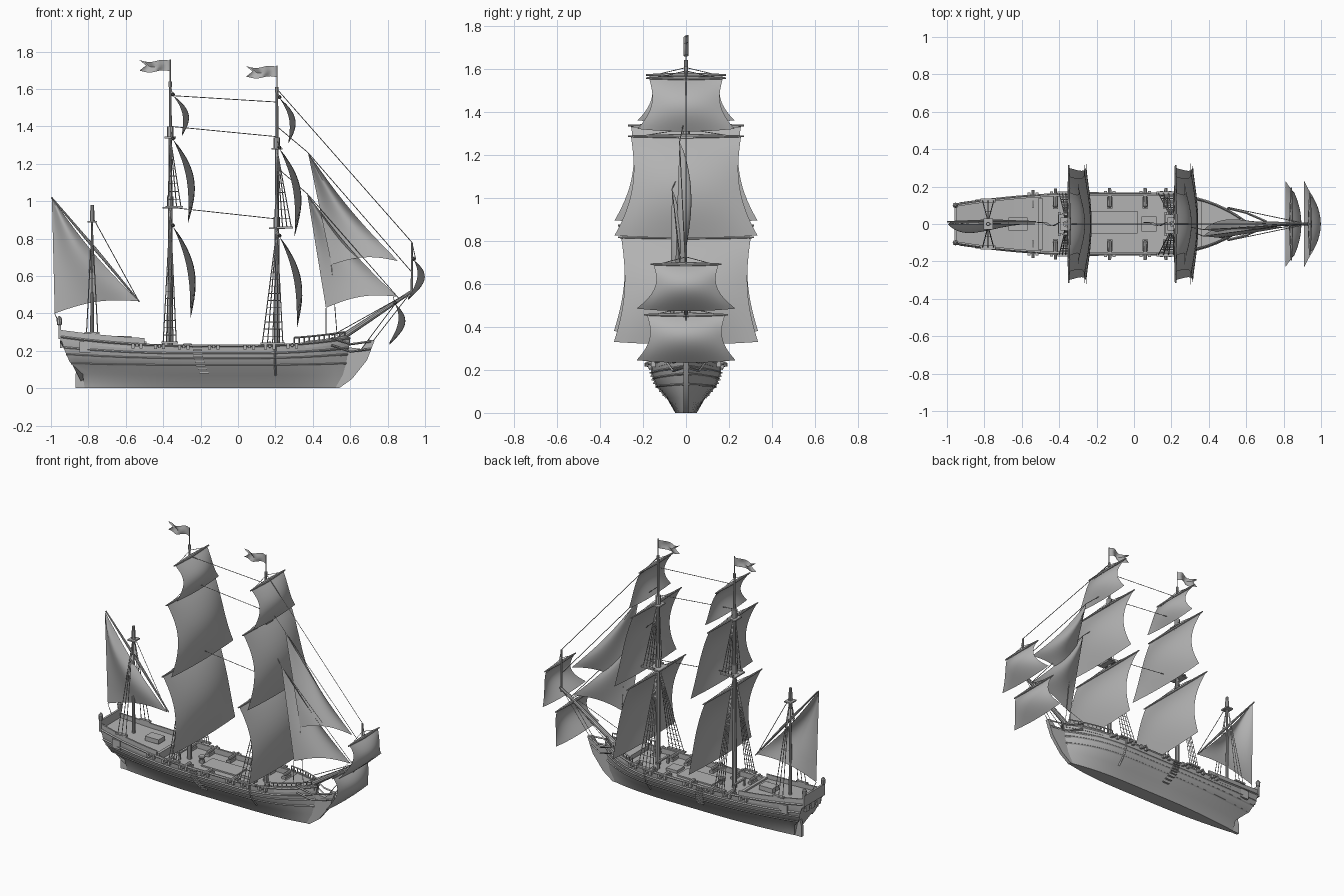
import bpy, bmesh
from math import sin, cos, pi
from mathutils import Vector as V

cube = bpy.data.objects.get("Cube")
if cube:
    bpy.data.objects.remove(cube)

grey = bpy.data.materials.new("plain grey")
grey.use_nodes = True
grey.diffuse_color = (0.45, 0.45, 0.45, 1)
grey.node_tree.nodes["Principled BSDF"].inputs["Base Color"].default_value = (0.45, 0.45, 0.45, 1)
made = []


# ---- helpers ----
def finish(name, bm, solid=True):
    if solid:
        bmesh.ops.recalc_face_normals(bm, faces=bm.faces)
    me = bpy.data.meshes.new(name)
    bm.to_mesh(me)
    bm.free()
    ob = bpy.data.objects.new(name, me)
    me.materials.append(grey)
    bpy.context.collection.objects.link(ob)
    made.append(ob)


def loft(bm, rings):
    rows = [[bm.verts.new(p) for p in r] for r in rings]
    n = len(rows[0])
    for a, b in zip(rows, rows[1:]):
        for i in range(n):
            j = (i + 1) % n
            bm.faces.new((a[i], a[j], b[j], b[i]))
    bm.faces.new(rows[0][::-1])
    bm.faces.new(rows[-1])


def tube(bm, path, radii, n=4):
    path = [V(p) for p in path]
    if not isinstance(radii, (list, tuple)):
        radii = [radii] * len(path)
    rings = []
    for i, p in enumerate(path):
        t = (path[min(i + 1, len(path) - 1)] - path[max(i - 1, 0)]).normalized()
        a = t.cross(V((0, 1, 0)) if abs(t.y) < 0.9 else V((1, 0, 0))).normalized()
        b = t.cross(a)
        rings.append([p + radii[i] * (a * cos(2 * pi * k / n) + b * sin(2 * pi * k / n)) for k in range(n)])
    loft(bm, rings)


def box(bm, c, s):
    x, y, z = (v / 2 for v in s)
    c = V(c)
    loft(bm, [[c + V((i * x, j * y, k * z)) for i, j in ((-1, -1), (1, -1), (1, 1), (-1, 1))] for k in (-1, 1)])


def plate(name, outline, t):
    bm = bmesh.new()
    loft(bm, [[(x, y, z) for x, z in outline] for y in (-t, t)])
    finish(name, bm)


def sheet(name, fn, nu=14, nv=14):
    bm = bmesh.new()
    g = [[bm.verts.new(fn(i / nu, j / nv)) for i in range(nu + 1)] for j in range(nv + 1)]
    for a, b in zip(g, g[1:]):
        for i in range(nu):
            bm.faces.new((a[i], a[i + 1], b[i + 1], b[i]))
    bmesh.ops.remove_doubles(bm, verts=bm.verts, dist=1e-5)
    finish(name, bm, False)


def mix(a, b, t):
    return a + (b - a) * t


# ---- hull shape: levels from keel to rail ----
# each level: stern x, bow x, mid width, stern width, mid z, stern z, bow z
LEVELS = [(-.82, .52, .05, .012, 0, 0, 0),
          (-.83, .56, .09, .025, .07, .075, .07),
          (-.90, .58, .14, .08, .13, .14, .14),
          (-.93, .59, .16, .11, .18, .21, .21),
          (-.95, .60, .162, .105, .232, .282, .275)]


def level_point(s, lv):
    xs, xb, wm, ws, zm, zs, zb = lv
    if s < .45:
        k = (1 - s / .45) ** 2
        w, z = mix(wm, ws, k), mix(zm, zs, k)
    else:
        k = max(0, (s - .66) / .34)
        w, z = mix(wm, .012, k ** 2.6), mix(zm, zb, k ** 2)
    return V((mix(xs, xb, s), w, z))


def hull_point(s, level, side=1, out=0):
    i = min(int(level), 3)
    p = level_point(s, LEVELS[i]).lerp(level_point(s, LEVELS[i + 1]), level - i)
    return V((p.x, side * (p.y + out), p.z))


def s_of(x):
    return (x + .95) / 1.55


def mirrored(half):
    return half + [V((p.x, -p.y, p.z)) for p in reversed(half)]


# hull with bulwark and main deck
bm = bmesh.new()
rings = []
for i in range(37):
    s = i / 36
    half = [level_point(s, lv) for lv in LEVELS]
    w = max(half[-1].y - .012, .004)
    half += [V((half[-1].x, w, half[-1].z)), V((half[-1].x, w, half[-1].z - .035))]
    rings.append(mirrored(half))
loft(bm, rings)
finish("hull", bm)

# raised decks at stern and bow
for name, xa, xb, rise in (("poop_deck", -.95, -.5, .03), ("forecastle_deck", .36, .585, .008)):
    bm = bmesh.new()
    rings = []
    for i in range(11):
        p = hull_point(s_of(mix(xa, xb, i / 10)), 4)
        w = max(p.y, .02)
        rings.append(mirrored([V((p.x, w, p.z - .03)), V((p.x, w - .002, p.z + rise)),
                               V((p.x, w - .012, p.z + rise)), V((p.x, w - .012, p.z))]))
    loft(bm, rings)
    finish(name, bm)

plate("beak", [(.48, 0), (.54, 0), (.61, .05), (.69, .15), (.73, .255), (.7, .26), (.66, .21), (.58, .22), (.54, .1)], .012)
plate("rudder", [(-.8, 0), (-.87, 0), (-.87, .07), (-.85, .14), (-.82, .14)], .01)

# wales, side steps, fenders
bm = bmesh.new()
for side in (-1, 1):
    for lev in (1.9, 2.6, 3.1, 3.9):
        tube(bm, [hull_point(i / 30, lev, side) for i in range(31)], .006)
    tube(bm, [hull_point(s_of(.2), 1 + .25 * i, side) for i in range(13)], .006)
    for i in range(9):
        box(bm, hull_point(s_of(-.22), 1.2 + .32 * i, side), (.05, .02, .008))
finish("wales_and_steps", bm)

# transom, lanterns, stern and quarter windows
bm = bmesh.new()
box(bm, (-.953, 0, .3), (.014, .22, .075))
for y in (-.06, 0, .06):
    box(bm, (-.945, y, .235), (.012, .04, .04))
for side in (-1, 1):
    box(bm, hull_point(s_of(-.83), 3.3, side), (.06, .014, .06))
    tube(bm, [(-.955, side * .1, z) for z in (.31, .335, .34, .37, .385)], [.006, .006, .013, .015, .004], 8)
finish("stern_details", bm)

# cannons and port frames
bm = bmesh.new()
for side in (-1, 1):
    for x in (-.54, -.42, -.29, -.13, .06, .17, .29):
        p = hull_point(s_of(x), 3.75, side)
        tube(bm, [(x, p.y * k, p.z + .004) for k in (.55, .6, .9, 1.2)], [.006, .012, .01, .008], 8)
        box(bm, (x, p.y * .7, p.z - .015), (.028, .06, .018))
        for dx in (-.022, .022):
            box(bm, (x + dx, p.y + side * .006, p.z), (.016, .02, .026))
finish("cannons", bm)

# deck fittings
bm = bmesh.new()
box(bm, (-.11, .01, .2), (.26, .12, .012))
box(bm, (.08, 0, .205), (.08, .08, .02))
box(bm, (-.5, 0, .225), (.02, .28, .05))
box(bm, (-.62, 0, .265), (.1, .07, .03))
tube(bm, [(-.27, 0, z) for z in (.19, .22, .235, .24)], [.02, .014, .024, .02], 10)
for x in (-.4, .17):
    for y in (-.05, .05):
        box(bm, (x, y, .22), (.012, .012, .06))
    box(bm, (x, 0, .245), (.012, .13, .01))
finish("deck_fittings", bm)

# bow rails
bm = bmesh.new()
for side in (-1, 1):
    rail = [hull_point(s_of(.3 + .027 * i), 4, side, -.004) + V((0, 0, .03)) for i in range(11)]
    tube(bm, rail, .005)
    for p in rail:
        tube(bm, [p, p - V((0, 0, .035))], .004)
    for dz in (0, .04):
        tube(bm, [(.5, side * .085, .27 - dz), (.6, side * .06, .235 - dz), (.71, side * .012, .25 - dz)], .006)
finish("bow_rails", bm)


# ---- masts with tops, shrouds and ratlines ----
def mast(name, x, foot, top, stages, r):
    bm = bmesh.new()
    tube(bm, [(x, 0, foot), (x, 0, mix(foot, top, .5)), (x, 0, top)], [r, r * .75, r * .4], 10)
    tube(bm, [(x, 0, top - .03), (x, 0, top)], .009, 8)
    for z, size in stages:
        box(bm, (x, 0, z), (size, size * 1.2, .009))
        tube(bm, [(x, 0, z), (x, 0, z + .06)], r * 1.1, 8)
    finish(name, bm)


def shrouds(name, head, foot_x, foot_y, foot_z, count, steps):
    bm = bmesh.new()
    for side in (-1, 1):
        feet = [V((mix(*foot_x, i / (count - 1)), side * foot_y, foot_z)) for i in range(count)]
        top = V((head[0], side * .012, head[1]))
        for f in feet:
            tube(bm, [f, top], .0028)
        for k in range(1, steps):
            t = k / steps
            tube(bm, [feet[0].lerp(top, t), feet[-1].lerp(top, t)], .0018)
        box(bm, (feet[0] + feet[-1]) / 2, (abs(foot_x[1] - foot_x[0]) + .02, .02, .01))
    finish(name, bm)


MAIN, FORE, MIZZEN = -.362, .208, -.78
mast("main_mast", MAIN, .18, 1.64, [(.965, .085), (1.34, .06)], .016)
mast("fore_mast", FORE, .18, 1.61, [(.855, .085), (1.28, .06)], .016)
mast("mizzen_mast", MIZZEN, .25, .98, [(.89, .05)], .011)
shrouds("main_lower_shrouds", (MAIN, .95), (-.4, -.33), .165, .245, 5, 18)
shrouds("fore_lower_shrouds", (FORE, .85), (.13, .24), .165, .24, 5, 16)
shrouds("main_upper_shrouds", (MAIN, 1.34), (-.375, -.305), .05, .97, 4, 9)
shrouds("fore_upper_shrouds", (FORE, 1.28), (.215, .285), .05, .86, 4, 9)
shrouds("mizzen_shrouds", (MIZZEN, .88), (-.81, -.75), .125, .295, 3, 2)

# bowsprit and jack staff
bm = bmesh.new()
tube(bm, [(.5, 0, .235), (.72, 0, .38), (.94, 0, .525)], [.018, .014, .008], 10)
tube(bm, [(.93, 0, .5), (.93, 0, .78)], [.007, .005], 8)
finish("bowsprit", bm)


# ---- square sails with yards ----
def square_sail(name, x0, z0, x1, z1, w0, w1, bulge):
    def fn(u, v):
        u = 2 * u - 1
        w = mix(w0, w1, v ** 2.5) - .02 * sin(pi * v)
        x = mix(x0, x1, v) + bulge * sin(pi * v ** .9) * (.45 + .55 * (1 - u * u))
        return (x, u * w, mix(z0, z1, v) - .012 * v * (1 - u * u))
    sheet(name + "_sail", fn)
    bm = bmesh.new()
    e = w0 + .015
    tube(bm, [(x0, y, z0 + .006) for y in (-e, -e / 2, 0, e / 2, e)], [.004, .008, .011, .008, .004], 8)
    # lifts from the yard arms
    for side in (-1, 1):
        tube(bm, [(x0, side * w0, z0), (x0 - .01, 0, z0 + .04)], .0018)
    finish(name + "_yard", bm)


for name, x, tiers in (("main", MAIN, ((1.565, 1.36), (1.33, .895), (.865, .38))),
                       ("fore", FORE, ((1.55, 1.32), (1.28, .825), (.81, .33)))):
    specs = (("topgallant", .062, .17, .225, .062), ("topsail", .095, .255, .332, .075), ("course", .107, .3, .335, .072))
    for (part, dx, w0, w1, bulge), (z0, z1) in zip(specs, tiers):
        square_sail(name + "_" + part, x + .014, z0, x + dx, z1, w0, w1, bulge)
square_sail("lower_sprit", .84, .45, .81, .245, .18, .23, .068)
square_sail("upper_sprit", .94, .685, .91, .485, .15, .23, .072)


# ---- three-cornered sails ----
def tri_sail(name, head, tack, clew, belly, luff=.02):
    head, tack, clew = V(head), V(tack), V(clew)

    def fn(u, v):
        p = head.lerp(clew.lerp(tack, u), v)
        out = (tack - head).cross(V((0, 1, 0))).normalized()
        p = p - out * luff * u * sin(pi * v)
        p.y += belly * sin(pi * u ** 1.5) * sin(pi * v ** .8)
        p.z += .03 * v ** 4 * sin(pi * u)
        return p
    sheet(name, fn)


tri_sail("outer_jib", (.374, -.03, 1.26), (.855, 0, .68), (.5, -.05, .66), .05)
tri_sail("inner_jib", (.37, -.065, 1.04), (.85, -.01, .49), (.47, -.075, .43), .04)
tri_sail("lateen_sail", (-.995, 0, 1.02), (-.53, 0, .465), (-.98, .01, .4), -.05)
bm = bmesh.new()
tube(bm, [(-.997, .012, 1.02), (-.76, .016, .74), (-.527, .012, .462)], [.004, .009, .004], 8)
finish("lateen_yard", bm)

# stays and running ropes
bm = bmesh.new()
for a, b in (((MAIN, 0, 1.565), (FORE, 0, 1.53)), ((MAIN, 0, 1.4), (FORE, 0, 1.345)),
             ((-.39, 0, .97), (FORE, 0, .905)), ((FORE, 0, 1.6), (.93, 0, .78)),
             ((FORE, 0, 1.4), (.374, -.03, 1.26)), ((.374, -.03, 1.26), (.93, 0, .62)),
             ((FORE, 0, 1.18), (.37, -.065, 1.04)), ((.37, -.065, 1.04), (.86, 0, .48)),
             ((MIZZEN, 0, .92), (-.53, 0, .465)), ((-.98, .01, .4), (-.95, .01, .33)),
             ((.47, -.075, .43), (.47, -.08, .29)), ((.5, -.05, .66), (.53, -.06, .28)),
             ((.93, 0, .52), (.72, 0, .25)), ((.84, 0, .45), (.66, 0, .21)),
             ((.93, 0, .78), (.95, 0, .69)), ((.5, .09, .28), (.93, 0, .52)), ((.5, -.09, .28), (.93, 0, .52))):
    tube(bm, [a, b], .0022)
finish("stays", bm)

# flags on thin poles
for name, x, z in (("main_flag", MAIN, 1.722), ("fore_flag", FORE, 1.69)):
    def fn(u, v):
        h = 2 * v - 1
        return (x - u * (.165 - .035 * (1 - abs(h))), .011 * sin(u * 9), z + .028 * h + .006 * sin(u * 7))
    sheet(name, fn, 14, 4)
    bm = bmesh.new()
    tube(bm, [(x, 0, z - .12), (x, 0, z + .035)], .003, 6)
    finish(name + "_pole", bm)

# smooth shading with sharp edges kept
bpy.ops.object.select_all(action="DESELECT")
for ob in made:
    ob.select_set(True)
bpy.context.view_layer.objects.active = made[0]
bpy.ops.object.shade_smooth_by_angle(angle=.6)
